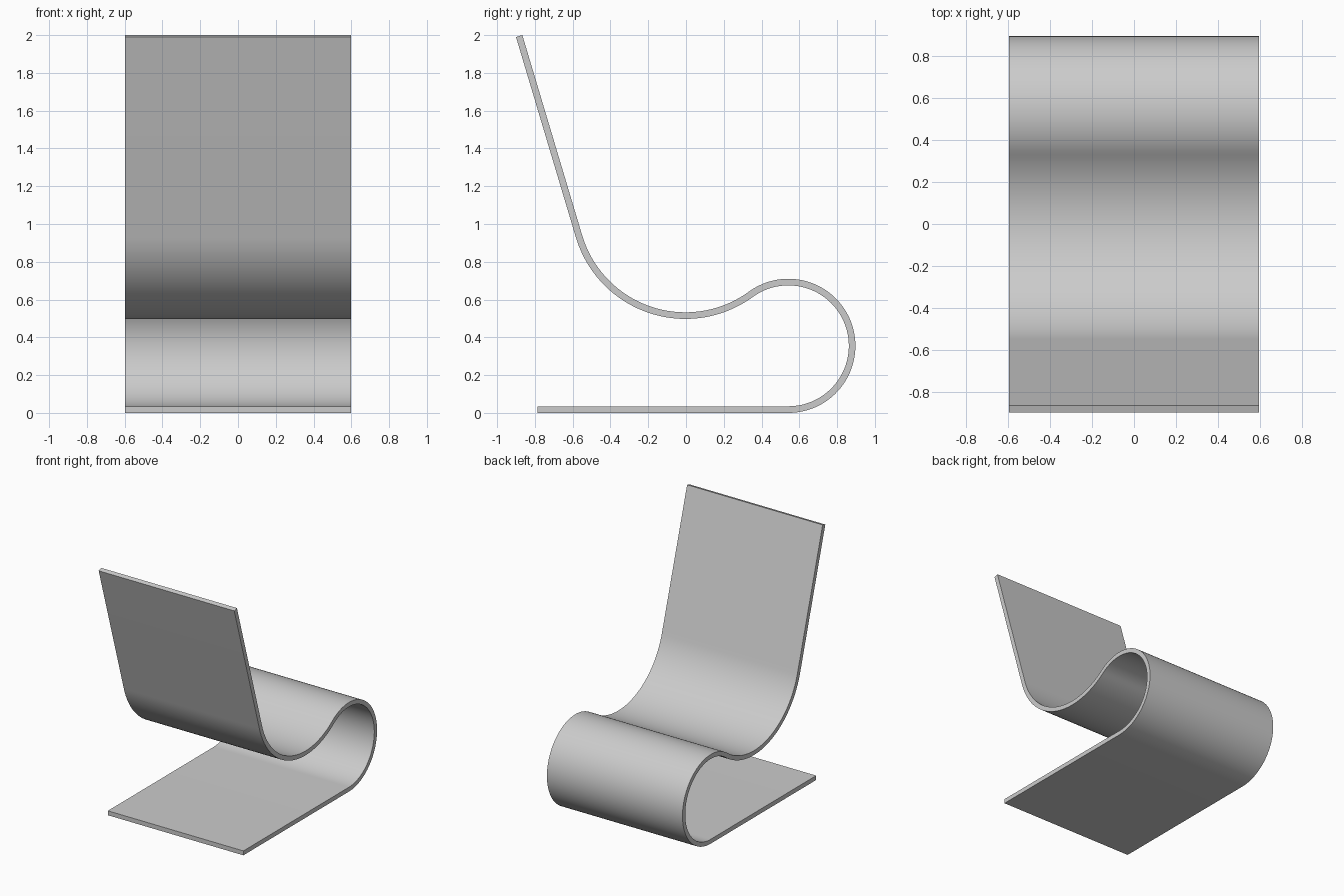
import bpy, bmesh
from math import sin, cos, radians, atan2, acos, degrees, hypot

cube = bpy.data.objects.get("Cube")
if cube:
    bpy.data.objects.remove(cube, do_unlink=True)

HALF_WIDTH = 0.597
HALF_THICK = 0.0175
ROLL_Y, ROLL_Z, ROLL_R = 0.542, 0.355, 0.3375
SEAT_Y, SEAT_Z, SEAT_R = -0.003, 1.103, 0.588
TOP_Y, TOP_Z = -0.9, 1.99      # outer corner of the backrest


def arc(cy, cz, r, start, end, steps, side):
    """Centreline points of an arc, each with its normal (y, z, ny, nz)."""
    result = []
    for i in range(steps + 1):
        a = radians(start + (end - start) * i / steps)
        result.append((cy + r * cos(a), cz + r * sin(a), side * cos(a), side * sin(a)))
    return result


# Angles where the roll, the seat curve and the straight backrest meet
join = degrees(atan2(ROLL_Z - SEAT_Z, ROLL_Y - SEAT_Y))
dy, dz = TOP_Y - SEAT_Y, TOP_Z - SEAT_Z
outer = SEAT_R + HALF_THICK
reach = hypot(dy, dz)
back = degrees(atan2(dz, dy) + acos(outer / reach)) - 360
length = (reach ** 2 - outer ** 2) ** 0.5

# Side profile: floor plate, rear roll, seat curve, backrest
path = [(-0.785, HALF_THICK, 0, 1)]
path += arc(ROLL_Y, ROLL_Z, ROLL_R, -90, 180 + join, 64, -1)
path += arc(SEAT_Y, SEAT_Z, SEAT_R, join, back, 48, 1)[1:]
y, z, ny, nz = path[-1]
path.append((y + nz * length, z - ny * length, ny, nz))

# Sweep a rectangular section along the profile
bm = bmesh.new()
rings = []
for y, z, ny, nz in path:
    rings.append([bm.verts.new((sx * HALF_WIDTH, y + st * HALF_THICK * ny, z + st * HALF_THICK * nz))
                  for sx, st in ((-1, -1), (1, -1), (1, 1), (-1, 1))])
for a, b in zip(rings, rings[1:]):
    for i in range(4):
        j = (i + 1) % 4
        bm.faces.new((a[i], a[j], b[j], b[i]))
bm.faces.new(rings[0])
bm.faces.new(rings[-1])
bmesh.ops.recalc_face_normals(bm, faces=bm.faces)
mesh = bpy.data.meshes.new("bent_sheet_chair")
bm.to_mesh(mesh)
bm.free()
chair = bpy.data.objects.new("bent_sheet_chair", mesh)
bpy.context.collection.objects.link(chair)

# Plain grey finish
grey = bpy.data.materials.new("light_grey")
grey.use_nodes = True
colour = (0.6, 0.6, 0.6, 1)
grey.diffuse_color = colour
grey.node_tree.nodes["Principled BSDF"].inputs["Base Color"].default_value = colour
mesh.materials.append(grey)

# Smooth curves with crisp edges
bpy.ops.object.select_all(action="DESELECT")
chair.select_set(True)
bpy.context.view_layer.objects.active = chair
bpy.ops.object.shade_smooth_by_angle(angle=radians(30))
